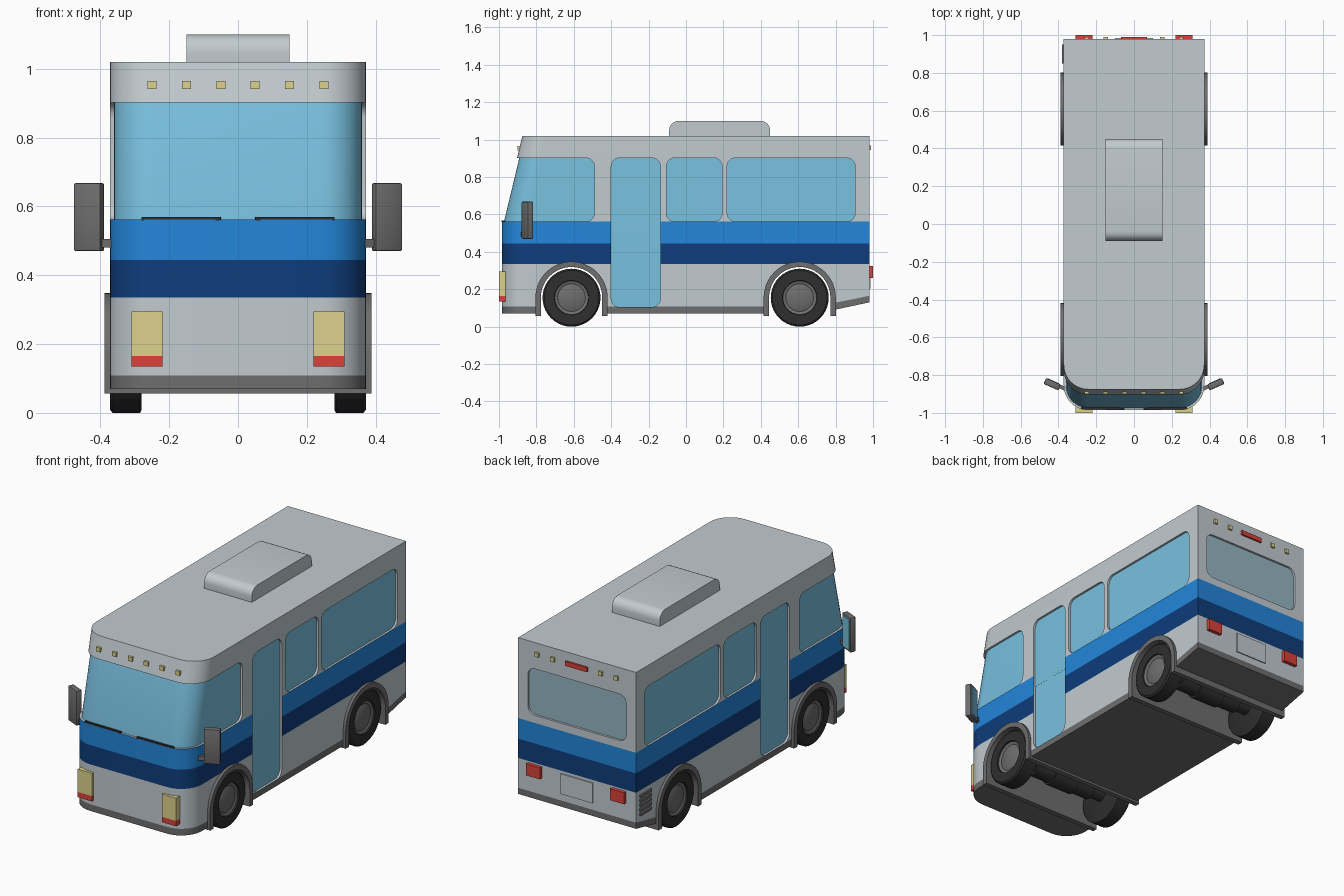
import bpy, bmesh, math
from mathutils import Matrix, Vector

if "Cube" in bpy.data.objects:
    bpy.data.objects.remove(bpy.data.objects["Cube"])


def material(name, r, g, b):
    m = bpy.data.materials.new(name)
    m.diffuse_color = [((c / 255 + 0.055) / 1.055) ** 2.4 for c in (r, g, b)] + [1]
    m.use_nodes = True
    m.node_tree.nodes["Principled BSDF"].inputs["Base Color"].default_value = m.diffuse_color
    return m


BODY = material("pale_grey_paint", 194, 203, 208)
BLUE = material("bright_blue_paint", 35, 134, 218)
NAVY = material("navy_paint", 14, 61, 124)
GREY = material("dark_grey_plastic", 110, 110, 110)
BLACK = material("black_rubber", 46, 46, 46)
GLASS = material("blue_glass", 121, 193, 224)
REAR_GLASS = material("greyish_glass", 148, 182, 196)
YELLOW = material("pale_yellow_lamp", 220, 210, 140)
RED = material("red_lamp", 218, 66, 58)


def finish(name, bm, *mats, smooth=True):
    bmesh.ops.recalc_face_normals(bm, faces=bm.faces)
    me = bpy.data.meshes.new(name)
    bm.to_mesh(me)
    bm.free()
    for m in mats:
        me.materials.append(m)
    ob = bpy.data.objects.new(name, me)
    bpy.context.collection.objects.link(ob)
    if smooth:
        shade(ob)
    return ob


def shade(ob):
    bpy.ops.object.select_all(action='DESELECT')
    ob.select_set(True)
    bpy.context.view_layer.objects.active = ob
    bpy.ops.object.shade_smooth_by_angle(angle=math.radians(30))


def loft(rings):
    bm = bmesh.new()
    rows = [[bm.verts.new(p) for p in ring] for ring in rings]
    n = len(rows[0])
    for a, b in zip(rows, rows[1:]):
        for i in range(n):
            j = (i + 1) % n
            bm.faces.new((a[i], a[j], b[j], b[i]))
    bm.faces.new(rows[0])
    bm.faces.new(rows[-1])
    return bm


def prism(name, profile, x0, x1, *mats):
    return finish(name, loft([[(x, y, z) for y, z in profile] for x in (x0, x1)]), *mats)


def lathe(name, profile, mat, y, z, side=1, seg=40):
    ang = [2 * math.pi * i / seg for i in range(seg)]
    return finish(name, loft([[(side * x, y + r * math.cos(a), z + r * math.sin(a)) for a in ang]
                              for x, r in profile]), mat)


def box(name, centre, size, mat, bevel=0, turn=0):
    bm = bmesh.new()
    bmesh.ops.create_cube(bm, size=1)
    bmesh.ops.scale(bm, vec=size, verts=bm.verts)
    if bevel:
        bmesh.ops.bevel(bm, geom=bm.edges[:], offset=bevel, segments=2, affect='EDGES', profile=0.5)
    bm.transform(Matrix.Translation(centre) @ Matrix.Rotation(turn, 4, 'Z'))
    return finish(name, bm, mat)


def rounded(a0, a1, b0, b1, r, seg=6):
    pts = []
    for k, (ca, cb) in enumerate([(a1 - r, b1 - r), (a0 + r, b1 - r), (a0 + r, b0 + r), (a1 - r, b0 + r)]):
        for i in range(seg + 1):
            t = math.pi / 2 * (k + i / seg)
            pts.append((ca + r * math.cos(t), cb + r * math.sin(t)))
    return pts


def outline(z, inset=0.0):
    # plan of the coach body: round front corners, square back, raked front above the stripes
    w, r = 0.372 - inset, 0.13 - inset
    f = -0.985 + inset + 0.11 * max(0, z - 0.562) / 0.458
    pts = [(w, 0.98 - inset, z), (-w, 0.98 - inset, z)]
    for k, cx in ((2, -w + r), (3, w - r)):
        for i in range(11):
            t = math.pi / 2 * (k + i / 10)
            pts.append((cx + r * math.cos(t), f + r + r * math.sin(t), z))
    return pts


# body shell, split at the stripe heights and coloured by height
LEVELS = [0.07, 0.108, 0.335, 0.445, 0.562, 1.02]
bm = loft([outline(z) for z in LEVELS])
bmesh.ops.bisect_plane(bm, geom=bm.verts[:] + bm.edges[:] + bm.faces[:],
                       plane_co=(0, 0.7, 0), plane_no=(0, 1, 0))
bm.normal_update()
for f in bm.faces:
    z = f.calc_center_median().z
    f.material_index = 3 if z < 0.108 else 2 if 0.335 < z < 0.445 else 1 if 0.445 < z < 0.562 else 0
for v in bm.verts:  # rear overhang rises
    if v.co.y > 0.9 and v.co.z < 0.12:
        v.co.z = 0.13 if v.co.z < 0.08 else 0.165
body = finish("coach_body", bm, BODY, BLUE, NAVY, GREY, smooth=False)

# openings: windows, doors, wheel wells
AXLES = (-0.612, 0.608)
HUB_Z = 0.155


def arch(cy, r, low):
    pts = [(cy + r, low)]
    pts += [(cy + r * math.cos(math.pi * i / 24), HUB_Z + r * math.sin(math.pi * i / 24)) for i in range(25)]
    return pts + [(cy - r, low)]


cutters = [prism("window_cutter", rounded(a, b, c, 0.902, 0.045), -0.6, 0.6) for a, b, c in
           ((-1.3, -0.49, 0.562), (-0.40, -0.137, 0.105), (-0.105, 0.193, 0.562), (0.22, 0.904, 0.562))]
cutters += [prism("well_cutter", arch(cy, 0.18, -0.1), -0.6, 0.6) for cy in AXLES]
rear = rounded(-0.31, 0.31, 0.605, 0.87, 0.045)
cutters.append(finish("rear_cutter", loft([[(x, y, z) for x, z in rear] for y in (0.93, 1.1)])))
for c in cutters:
    c.hide_render = True
    m = body.modifiers.new("cut", 'BOOLEAN')
    m.operation, m.solver, m.object = 'DIFFERENCE', 'EXACT', c
bpy.context.view_layer.update()
cut = bpy.data.meshes.new_from_object(body.evaluated_get(bpy.context.evaluated_depsgraph_get()))
body.modifiers.clear()
body.data = cut
for c in cutters:
    bpy.data.objects.remove(c)
shade(body)

# recessed glazing seen through the openings
bm = loft([outline(z, 0.012) for z in (0.5, 0.562, 0.95)])
bm.normal_update()
for f in bm.faces:
    f.material_index = int(f.calc_center_median().y > 0.96)
finish("window_glass", bm, GLASS, REAR_GLASS)
box("door_glass", (0, -0.268, 0.5), (0.719, 0.29, 0.82), GLASS)

# roof unit
prism("roof_air_unit", rounded(-0.09, 0.45, 0.96, 1.10, 0.05), -0.15, 0.15, BODY)

# wheel arches, wheels and axles
for cy, end in zip(AXLES, ("front", "rear")):
    prism(end + "_wheel_arch", arch(cy, 0.193, 0.057) + arch(cy, 0.164, 0.057)[::-1], -0.388, 0.388, GREY)
    lathe(end + "_axle", [(-0.3, 0.035), (-0.2, 0.035), (-0.2, 0.05), (-0.08, 0.05), (-0.08, 0.06),
                          (0.08, 0.06), (0.08, 0.05), (0.2, 0.05), (0.2, 0.035), (0.3, 0.035)],
          BLACK, cy, HUB_Z, seg=20)
    for s, side in ((-1, "left"), (1, "right")):
        lathe(f"{end}_{side}_tyre", [(0.28, 0.145), (0.285, 0.155), (0.364, 0.155), (0.372, 0.146),
                                     (0.372, 0.092), (0.35, 0.088)], BLACK, cy, HUB_Z, s)
        lathe(f"{end}_{side}_hub", [(0.33, 0.09), (0.364, 0.09), (0.358, 0.074), (0.366, 0.05),
                                    (0.369, 0.02)], GREY, cy, HUB_Z, s)

# parts mirrored left and right
for s, side in ((-1, "left"), (1, "right")):
    box(side + "_headlight", (s * 0.265, -0.972, 0.23), (0.09, 0.055, 0.13), YELLOW)
    box(side + "_front_indicator", (s * 0.265, -0.972, 0.15), (0.09, 0.055, 0.03), RED)
    box(side + "_tail_light", (s * 0.265, 0.985, 0.293), (0.088, 0.03, 0.065), RED)
    box(side + "_wiper", (s * 0.165, -0.977, 0.564), (0.23, 0.012, 0.01), BLACK, turn=s * 0.02)
    for x in (0.05, 0.15, 0.25):
        box(side + "_roof_marker", (s * x, -0.89, 0.953), (0.026, 0.022, 0.024), YELLOW)
    for x in (0.15, 0.25):
        box(side + "_rear_marker", (s * x, 0.982, 0.957), (0.024, 0.016, 0.024), YELLOW)
    turn = s * math.radians(24)
    centre = Vector((s * 0.433, -0.848, 0.569))
    box(side + "_mirror", centre, (0.086, 0.034, 0.198), GREY, 0.006, turn)
    back = Vector((-math.sin(turn), math.cos(turn), 0)) * 0.017
    box(side + "_mirror_glass", centre + back, (0.066, 0.004, 0.17), GLASS, 0, turn)
    box(side + "_mirror_arm", (s * 0.375, -0.868, 0.493), (0.07, 0.02, 0.024), GREY, 0, turn)

# rear details and side vent
box("rear_brake_light", (0, 0.982, 0.957), (0.136, 0.016, 0.026), RED)
box("rear_plate", (0, 0.981, 0.262), (0.2, 0.01, 0.115), BODY)
for i in range(5):
    box("vent_slat", (-0.374, 0.90, 0.20 + i * 0.026), (0.016, 0.1, 0.014), GREY)
